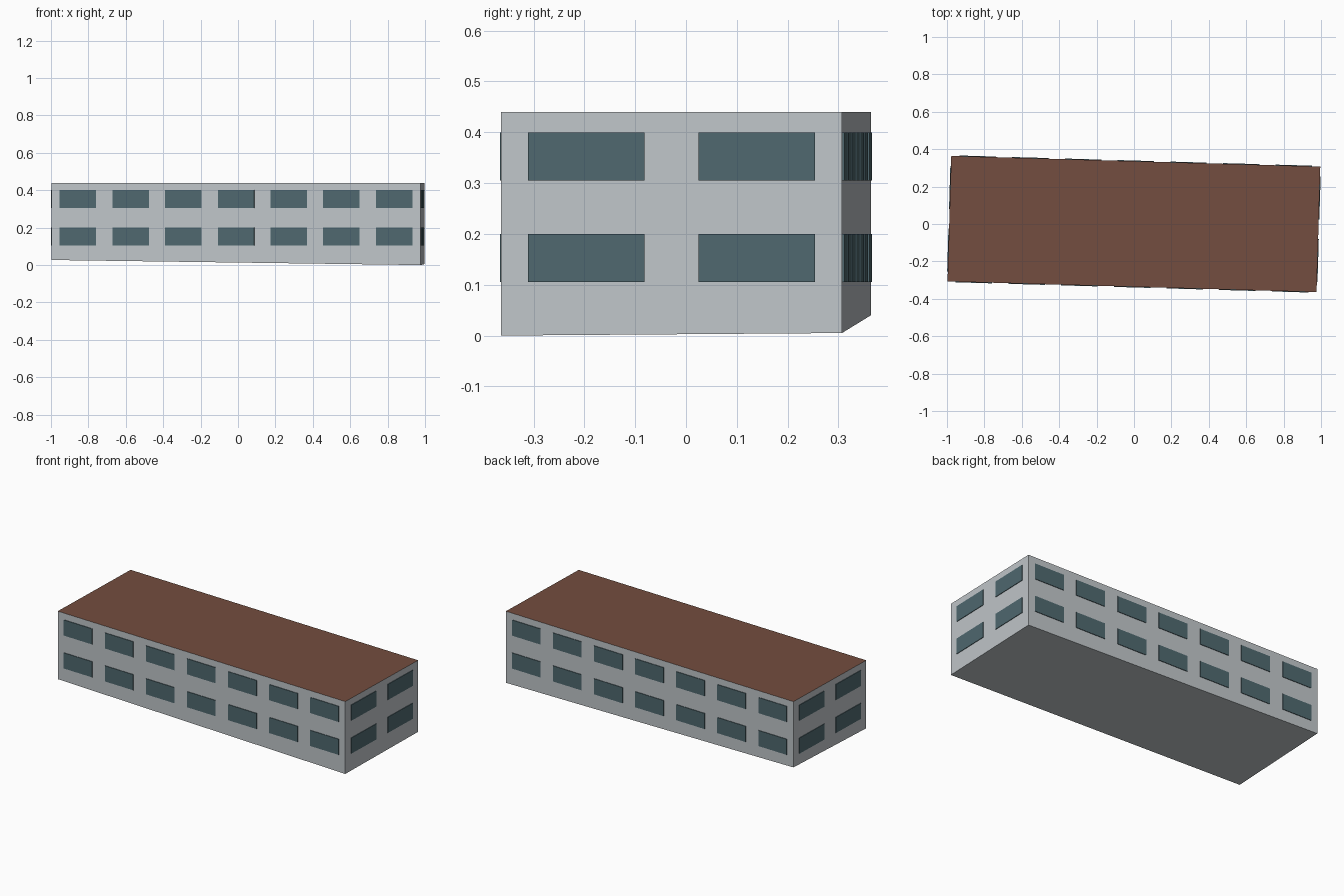
import bpy
import bmesh
from mathutils import Vector

if "Cube" in bpy.data.objects:
    bpy.data.objects.remove(bpy.data.objects["Cube"])

TOP = 0.44


def material(name, rgb):
    m = bpy.data.materials.new(name)
    m.diffuse_color = (*rgb, 1.0)
    m.use_nodes = True
    m.node_tree.nodes["Principled BSDF"].inputs["Base Color"].default_value = m.diffuse_color
    return m


wall_mat = material("pale grey wall", (0.53, 0.565, 0.59))
roof_mat = material("brown roof", (0.175, 0.075, 0.05))
glass_mat = material("teal glass", (0.078, 0.14, 0.16))


def add_object(name, bm, mats):
    bmesh.ops.recalc_face_normals(bm, faces=bm.faces)
    mesh = bpy.data.meshes.new(name)
    bm.to_mesh(mesh)
    bm.free()
    for m in mats:
        mesh.materials.append(m)
    obj = bpy.data.objects.new(name, mesh)
    bpy.context.collection.objects.link(obj)
    return obj


# Footprint, counter-clockwise from front left, with the sloping ground height
corners = [Vector((-0.997, -0.307, 0.027)), Vector((0.976, -0.364, 0.0)),
           Vector((0.996, 0.307, 0.005)), Vector((-0.977, 0.364, 0.04))]

# Building block: walls with a flat roof
bm = bmesh.new()
low = [bm.verts.new(c) for c in corners]
high = [bm.verts.new((c.x, c.y, TOP)) for c in corners]
bm.faces.new(low[::-1])
bm.faces.new(high).material_index = 1
for i in range(4):
    j = (i + 1) % 4
    bm.faces.new((low[i], low[j], high[j], high[i]))
add_object("building_block", bm, [wall_mat, roof_mat])


# Windows: thin plates centred in equal bays, two storeys per wall
def window_row(name, start, end, bays, width):
    a, b = start.xy.to_3d(), end.xy.to_3d()
    along = (b - a).normalized()
    out = along.cross(Vector((0, 0, 1))) * 0.0035
    bm = bmesh.new()
    for z0, z1 in ((0.105, 0.2), (0.305, 0.4)):
        for k in range(bays):
            mid = a.lerp(b, (k + 0.5) / bays)
            p, q = mid - along * width / 2, mid + along * width / 2
            ring = [Vector((v.x, v.y, z)) for v, z in
                    ((p, z0), (q, z0), (q, z1), (p, z1))]
            inner = [bm.verts.new(v) for v in ring]
            outer = [bm.verts.new(v + out) for v in ring]
            bm.faces.new(outer)
            for i in range(4):
                j = (i + 1) % 4
                bm.faces.new((inner[i], inner[j], outer[j], outer[i]))
            bm.faces.new(inner[::-1])
    add_object(name, bm, [glass_mat])


for i, (side, bays, width) in enumerate((("front", 7, 0.195), ("right", 2, 0.23),
                                         ("back", 7, 0.195), ("left", 2, 0.23))):
    window_row(side + "_windows", corners[i], corners[(i + 1) % 4], bays, width)
